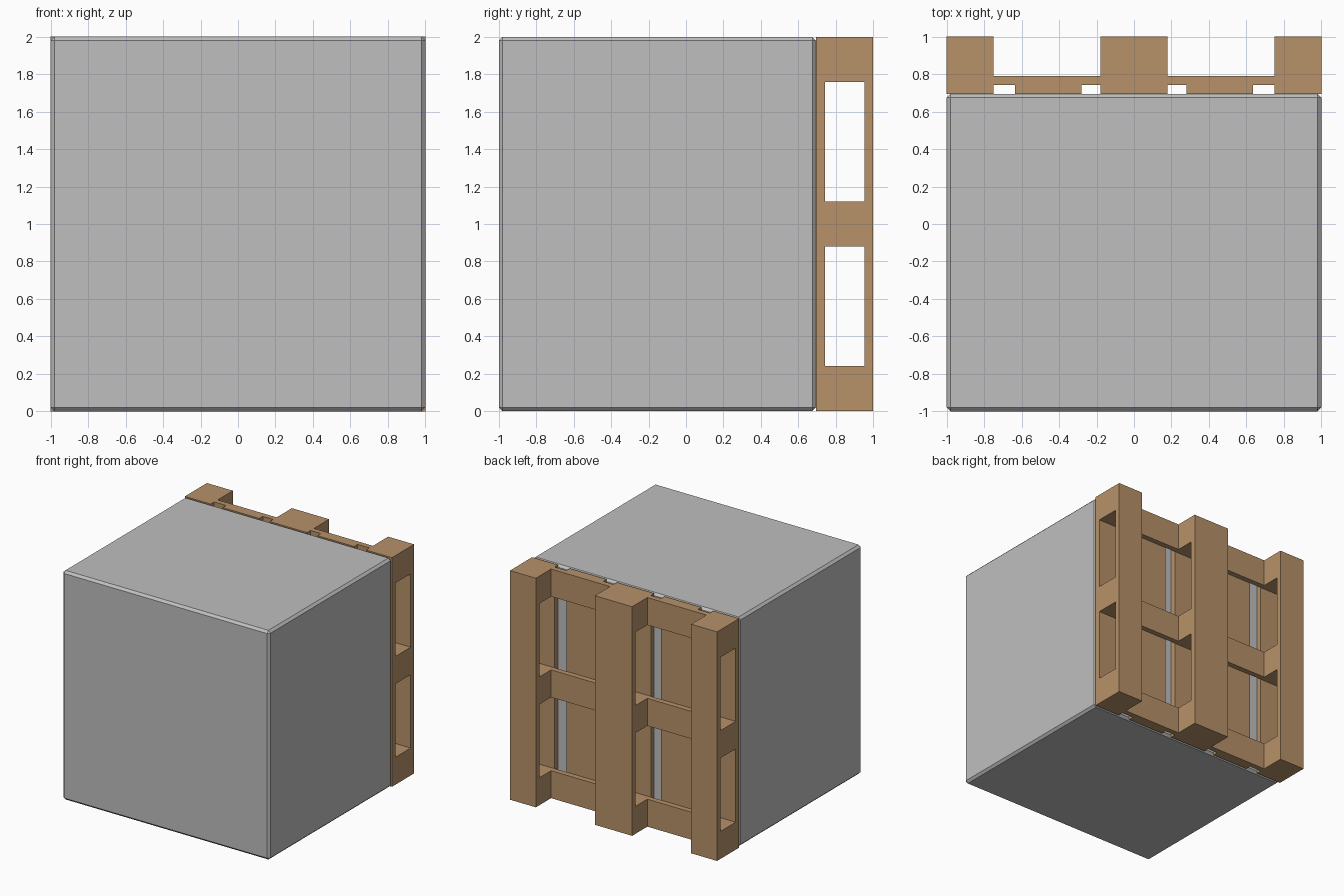
import bpy, bmesh

if "Cube" in bpy.data.objects:
    bpy.data.objects.remove(bpy.data.objects["Cube"])


def material(name, rgb):
    m = bpy.data.materials.new(name)
    m.diffuse_color = (*rgb, 1.0)
    m.use_nodes = True
    m.node_tree.nodes["Principled BSDF"].inputs["Base Color"].default_value = m.diffuse_color
    return m


GREY = material("grey_crate", (0.52, 0.52, 0.52))
WOOD = material("pallet_wood", (0.474, 0.287, 0.144))


def box(name, x, y, z, mat, chamfer=0.0):
    """Axis-aligned box from (min, max) ranges, optionally chamfered."""
    me = bpy.data.meshes.new(name)
    bm = bmesh.new()
    bmesh.ops.create_cube(bm, size=1.0)
    for v in bm.verts:
        v.co = [r[0] + (c + 0.5) * (r[1] - r[0]) for c, r in zip(v.co, (x, y, z))]
    if chamfer:
        bmesh.ops.bevel(bm, geom=bm.edges[:], offset=chamfer, segments=1,
                        profile=0.5, affect='EDGES')
    bm.to_mesh(me)
    bm.free()
    me.materials.append(mat)
    ob = bpy.data.objects.new(name, me)
    bpy.context.collection.objects.link(ob)
    return ob


# Layers of the upright pallet, from the crate to the back
Y_DECK, Y_CROSS, Y_BLOCK, Y_RUNNER, Y_BACK = 0.695, 0.743, 0.79, 0.953, 1.0
FULL = (0.0, 2.0)
WIDE = [(-1.0, -0.75), (-0.18, 0.18), (0.75, 1.0)]
INNER = [(-0.635, -0.28), (0.28, 0.635)]
ROWS = [(0.0, 0.24), (0.88, 1.12), (1.76, 2.0)]

# Chamfered crate
box("crate", (-1, 1), (-1, Y_DECK), FULL, GREY, 0.02)

# Deck boards against the crate
for x in WIDE + INNER:
    box("deck_board", x, (Y_DECK, Y_CROSS), FULL, WOOD)

# Cross boards
for z in ROWS:
    box("cross_board", (-1, 1), (Y_CROSS, Y_BLOCK), z, WOOD)

# Spacer blocks and outer runners
for x in WIDE:
    for z in ROWS:
        box("spacer_block", x, (Y_BLOCK, Y_RUNNER), z, WOOD)
    box("runner_board", x, (Y_RUNNER, Y_BACK), FULL, WOOD)
